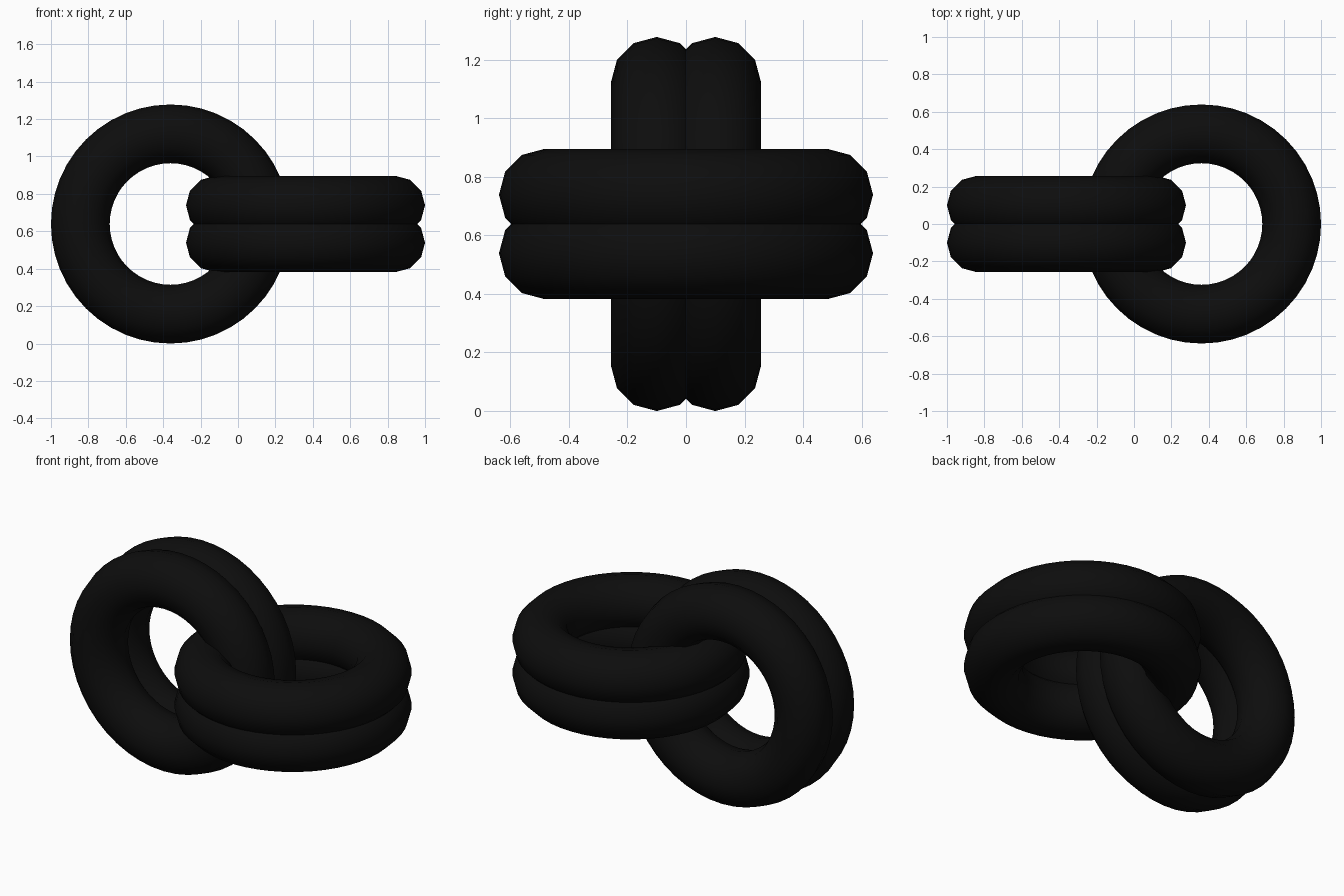
import bpy
import math

if "Cube" in bpy.data.objects:
    bpy.data.objects.remove(bpy.data.objects["Cube"])

MAJOR, MINOR = 0.482, 0.157   # ring and tube radii
OFFSET = 0.10                 # half spacing of the paired rings
HEIGHT = 0.639

black = bpy.data.materials.new("black")
black.diffuse_color = (0.004, 0.004, 0.004, 1)
black.use_nodes = True
black.node_tree.nodes["Principled BSDF"].inputs["Base Color"].default_value = black.diffuse_color


def ring(name, location, rotation):
    bpy.ops.mesh.primitive_torus_add(
        major_segments=48, minor_segments=12,
        major_radius=MAJOR, minor_radius=MINOR,
        location=location, rotation=rotation)
    ob = bpy.context.object
    ob.name = name
    ob.data.materials.append(black)
    bpy.ops.object.shade_smooth()


# Upright pair of rings on the left
for side, label in ((-1, "front"), (1, "back")):
    ring("upright_ring_" + label, (-0.361, side * OFFSET, HEIGHT),
         (math.pi / 2, 0, 0))

# Flat pair of rings on the right, linked through the upright pair
for side, label in ((-1, "lower"), (1, "upper")):
    ring("flat_ring_" + label, (0.361, 0, HEIGHT + side * OFFSET), (0, 0, 0))
